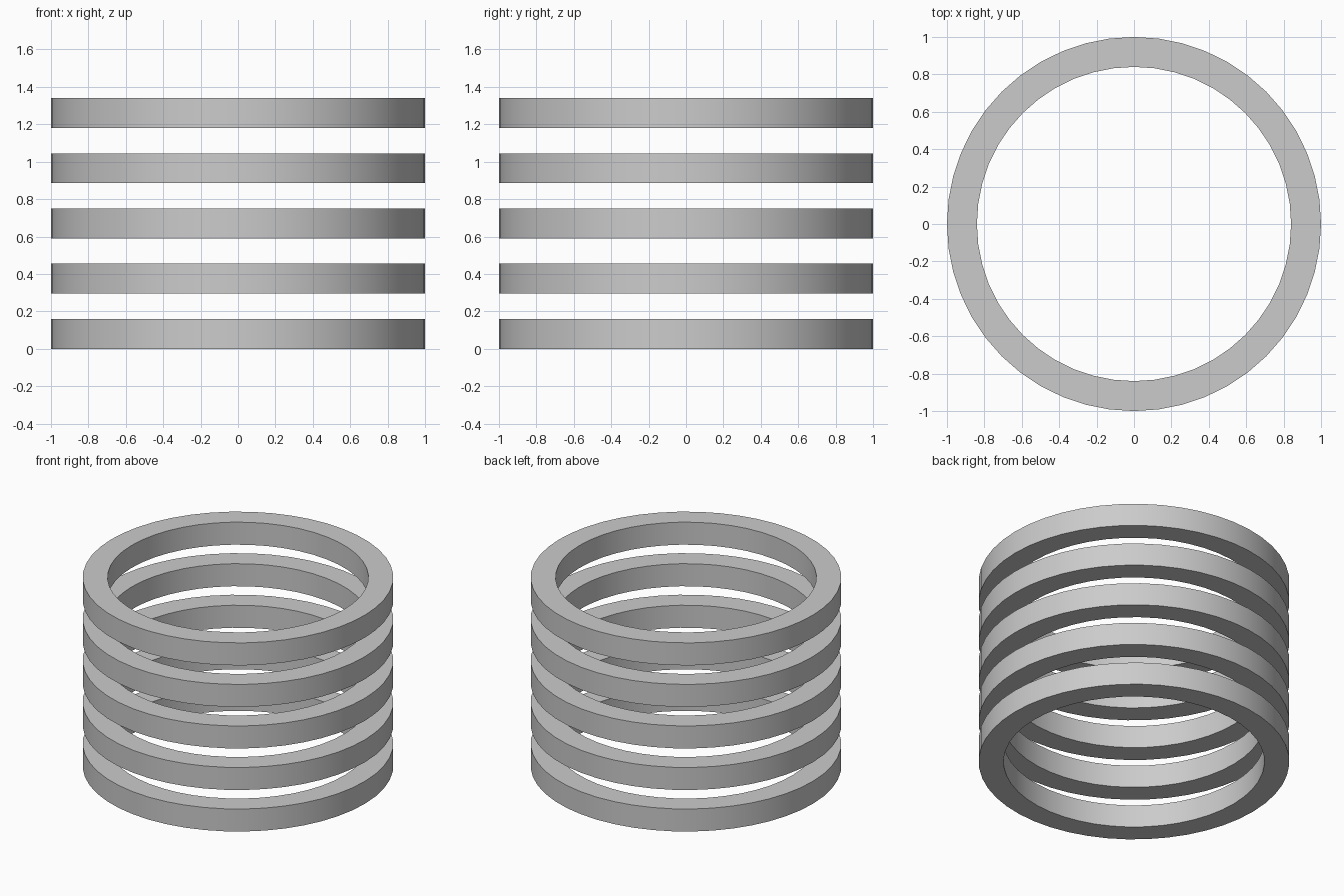
import bpy
import bmesh
from math import radians

RINGS = 5
PITCH = 0.295
HEIGHT = 0.16
OUTER, INNER = 1.0, 0.84
SEGMENTS = 48

cube = bpy.data.objects.get("Cube")
if cube:
    bpy.data.objects.remove(cube, do_unlink=True)

# Plain grey finish
grey = bpy.data.materials.new("plain_grey")
grey.use_nodes = True
colour = (0.6, 0.6, 0.6, 1)
grey.diffuse_color = colour
grey.node_tree.nodes["Principled BSDF"].inputs["Base Color"].default_value = colour


def make_ring(name, z):
    """Spin a rectangular section around the z axis."""
    bm = bmesh.new()
    section = [(INNER, 0), (OUTER, 0), (OUTER, HEIGHT), (INNER, HEIGHT)]
    verts = [bm.verts.new((r, 0, h)) for r, h in section]
    edges = [bm.edges.new((verts[i], verts[i - 1])) for i in range(len(verts))]
    bmesh.ops.spin(bm, geom=verts + edges, cent=(0, 0, 0), axis=(0, 0, 1),
                   angle=radians(360), steps=SEGMENTS, use_merge=True)
    bmesh.ops.remove_doubles(bm, verts=bm.verts, dist=0.0001)
    bmesh.ops.recalc_face_normals(bm, faces=bm.faces)
    mesh = bpy.data.meshes.new(name)
    bm.to_mesh(mesh)
    bm.free()
    mesh.materials.append(grey)
    ring = bpy.data.objects.new(name, mesh)
    ring.location.z = z
    bpy.context.collection.objects.link(ring)
    return ring


# Stack of separate, evenly spaced rings
bpy.ops.object.select_all(action="DESELECT")
for i in range(RINGS):
    ring = make_ring(f"ring_{i + 1}", i * PITCH)
    ring.select_set(True)
    bpy.context.view_layer.objects.active = ring
bpy.ops.object.shade_smooth_by_angle(angle=radians(30))
